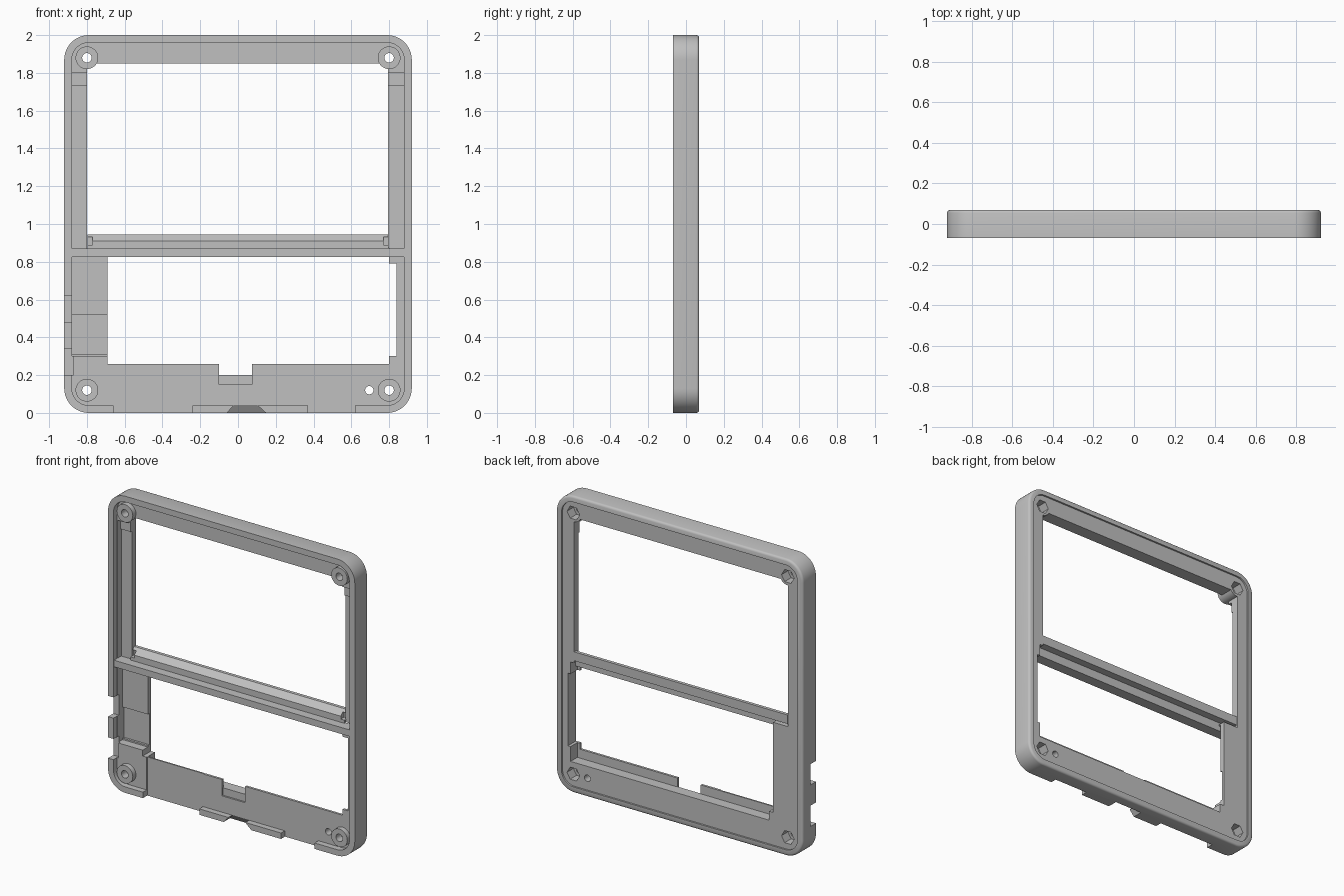
import bpy, bmesh, math

if "Cube" in bpy.data.objects:
    bpy.data.objects.remove(bpy.data.objects["Cube"])

grey = bpy.data.materials.new("plain grey")
grey.use_nodes = True
COL = (0.53, 0.53, 0.53, 1)
grey.diffuse_color = COL
grey.node_tree.nodes["Principled BSDF"].inputs["Base Color"].default_value = COL

W, H, R, WALL, D = 0.92, 2.0, 0.13, 0.04, 0.07


def loft(name, rings):
    """Closed solid through rings with equal point counts."""
    bm = bmesh.new()
    loops = [[bm.verts.new(p) for p in ring] for ring in rings]
    for a, b in zip(loops, loops[1:]):
        for i in range(len(a)):
            j = (i + 1) % len(a)
            bm.faces.new((a[i], a[j], b[j], b[i]))
    bm.faces.new(loops[0])
    bm.faces.new(loops[-1])
    bmesh.ops.recalc_face_normals(bm, faces=bm.faces)
    mesh = bpy.data.meshes.new(name)
    bm.to_mesh(mesh)
    bm.free()
    ob = bpy.data.objects.new(name, mesh)
    bpy.context.collection.objects.link(ob)
    return ob


def rounded(y, inset):
    """Rounded outline of the case, inset from its edge."""
    r, pts = R - inset, []
    for q, (sx, sz) in enumerate([(1, 1), (-1, 1), (-1, -1), (1, -1)]):
        for k in range(13):
            a = math.pi / 2 * (q + k / 12)
            pts.append((sx * (W - R) + r * math.cos(a), y,
                        H / 2 + sz * (H / 2 - R) + r * math.sin(a)))
    return pts


def box(x0, x1, z0, z1, y0, y1):
    return loft("box", [[(x0, y, z0), (x1, y, z0), (x1, y, z1), (x0, y, z1)]
                        for y in (y0, y1)])


def cylinder(x, z, r, y0, y1, n=32):
    step = 2 * math.pi / n
    return loft("cylinder", [[(x + r * math.cos(i * step), y, z + r * math.sin(i * step))
                              for i in range(n)] for y in (y0, y1)])


def combine(ob, tool, mode="DIFFERENCE"):
    mod = ob.modifiers.new("bool", "BOOLEAN")
    mod.operation, mod.solver, mod.object = mode, "EXACT", tool
    dg = bpy.context.evaluated_depsgraph_get()
    mesh = bpy.data.meshes.new_from_object(ob.evaluated_get(dg))
    ob.modifiers.remove(mod)
    ob.data = mesh
    bpy.data.objects.remove(tool)


# Outer case with a softened back edge
case = loft("case_frame", [rounded(-D, 0), rounded(0.055, 0), rounded(0.062, 0.002),
                           rounded(0.067, 0.007), rounded(D, 0.015)])

# Front cavity and shallow back recess
combine(case, loft("cavity", [rounded(-0.2, WALL), rounded(-0.03, WALL)]))
combine(case, loft("recess", [rounded(0.058, WALL), rounded(0.2, WALL)]))

OUT, BACK = -0.2, 0.2
cuts = [
    (-0.8, 0.795, 0.868, 1.85, OUT, BACK),     # screen window
    (-0.69, 0.8, 0.26, 0.872, OUT, BACK),      # lower window
    (0.79, 0.84, 0.3, 0.79, OUT, BACK),        # side widening
    (-0.878, -0.68, 0.3, 0.86, OUT, 0.025),    # deeper side floor
    (-0.66, 0.82, 0.2, 0.3, -0.014, BACK),     # ledge behind lower edge
    (0.79, 0.82, 0.78, 0.87, -0.014, BACK),    # matching upper corner pocket
    (-0.1, 0.075, 0.2, 0.3, OUT, BACK),        # cable notch
    (-0.1, 0.075, 0.15, 0.21, OUT, -0.018),
    (-0.878, -0.68, 0.31, 0.52, OUT, 0.04),    # side connector pocket
    (-0.66, -0.24, -0.1, 0.27, OUT, -0.024),   # shallow floor pocket and wall gap
    (0.37, 0.62, -0.1, 0.042, OUT, -0.028),    # bottom wall gap
    (-1, -0.87, 0.2, 0.34, OUT, -0.015),       # side wall gaps
    (-1, -0.87, 0.48, 0.62, OUT, -0.015),
]
# Stepped strips either side of the screen
for x0, x1 in ((-0.878, -0.79), (0.79, 0.878)):
    cuts += [(x0, x1, 0.868, 1.8, OUT, 0.0), (x0, x1, 0.868, 1.73, OUT, 0.012)]
for c in cuts:
    combine(case, box(*c))

# Flared cable opening in the bottom wall, with a chamfered floor
combine(case, loft("flare", [
    [(x0, -0.1, z), (x1, -0.1, z), (x1, y, z), (x0, y, z)]
    for z, y, x0, x1 in ((-0.002, 0.0, -0.06, 0.15), (0.043, -0.031, -0.02, 0.1))]))

# Corner screw bosses with bolt holes and hexagonal nut pockets
corners = [(x, z) for x in (-0.8, 0.8) for z in (0.12, 1.88)]
for x, z in corners:
    combine(case, cylinder(x, z, 0.06, -0.064, 0.058), "UNION")
for x, z in corners:
    combine(case, cylinder(x, z, 0.025, OUT, BACK))
    combine(case, cylinder(x, z, 0.047, -0.01, BACK, 6))

# Small reset hole
combine(case, cylinder(0.695, 0.12, 0.022, OUT, BACK))


def bar(name, half, profile):
    return loft(name, [[(x, y, z) for y, z in profile] for x in (-half, half)])


# Divider between the openings, and the sloped screen ledge above and behind it
divider = bar("divider_bar", 0.885, [(-0.065, 0.825), (-0.065, 0.869),
                                     (0.008, 0.869), (0.008, 0.825)])
ledge = bar("screen_ledge", 0.798, [(0.057, 0.885), (0.057, 0.945), (0.035, 0.945),
            (-0.005, 0.91), (-0.005, 0.867), (0.006, 0.867), (0.006, 0.885)])
for s in (-1, 1):
    x0, x1 = sorted((s * 0.77, s * 0.81))
    combine(ledge, box(x0, x1, 0.89, 0.93, OUT, 0.03))

# Finish
for ob in (case, divider, ledge):
    ob.data.materials.clear()
    ob.data.materials.append(grey)
    bpy.ops.object.select_all(action="DESELECT")
    ob.select_set(True)
    bpy.context.view_layer.objects.active = ob
    bpy.ops.object.shade_smooth_by_angle(angle=math.radians(30))
